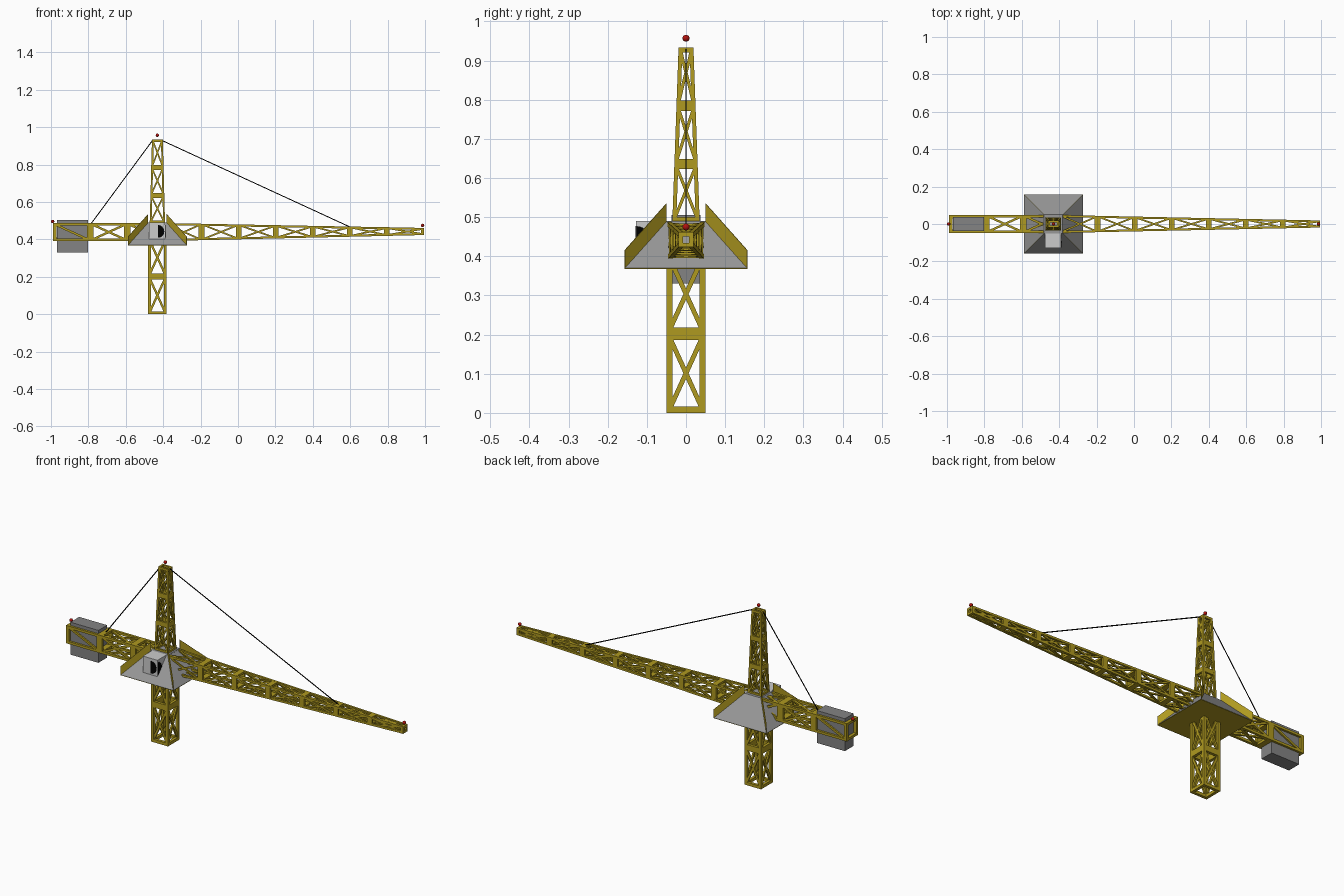
import bpy, bmesh, math
from mathutils import Vector, Matrix

if "Cube" in bpy.data.objects:
    bpy.data.objects.remove(bpy.data.objects["Cube"])

CX = -0.431          # mast axis
JZ = 0.4395          # jib axis height


def material(name, rgb):
    m = bpy.data.materials.new(name)
    m.diffuse_color = (*rgb, 1)
    m.use_nodes = True
    m.node_tree.nodes["Principled BSDF"].inputs["Base Color"].default_value = m.diffuse_color
    return m


YELLOW = material("yellow_paint", (0.43, 0.32, 0.014))
BLACK = material("black", (0.0, 0.0, 0.0))
RED = material("red_lamp", (0.45, 0.006, 0.004))
STEEL = material("steel_grey", (0.31, 0.31, 0.31))
CONCRETE = material("concrete_grey", (0.23, 0.23, 0.23))


def finish(name, bm, mat=None):
    bmesh.ops.recalc_face_normals(bm, faces=bm.faces)
    me = bpy.data.meshes.new(name)
    bm.to_mesh(me)
    bm.free()
    ob = bpy.data.objects.new(name, me)
    bpy.context.collection.objects.link(ob)
    if mat:
        me.materials.append(mat)
    return ob


def bar(bm, p, q, w, n, t):
    """Box from p to q, w wide in the face and t thick along n."""
    d = q - p
    n = (n - d * (n.dot(d) / d.dot(d))).normalized()
    s = d.cross(n).normalized()
    rot = Matrix((s, n, d.normalized())).transposed().to_4x4()
    scale = Matrix.Diagonal((w, t, d.length, 1))
    bmesh.ops.create_cube(bm, size=1, matrix=Matrix.Translation((p + q) / 2) @ rot @ scale)


def box(name, lo, hi, mat=None):
    bm = bmesh.new()
    lo, hi = Vector(lo), Vector(hi)
    bmesh.ops.create_cube(bm, size=1, matrix=Matrix.Translation((lo + hi) / 2)
                          @ Matrix.Diagonal((*(hi - lo), 1)))
    return finish(name, bm, mat)


def lattice(name, stations, axis, leg, rail, brace, single=()):
    """Box truss; stations are (centre, half_u, half_v) along the axis."""
    bm = bmesh.new()
    u, v = (Vector((1, 0, 0)), Vector((0, 1, 0))) if axis.z else (Vector((0, 1, 0)), Vector((0, 0, 1)))
    signs = ((-1, -1), (1, -1), (1, 1), (-1, 1))
    for i, (a, b) in enumerate(zip(stations, stations[1:])):
        def ring(st, off):
            return [st[0] + axis * off + u * su * (st[1] - leg / 2) + v * sv * (st[2] - leg / 2)
                    for su, sv in signs]
        A, B = ring(a, 0), ring(b, 0)
        A2, B2 = ring(a, rail / 2), ring(b, -rail / 2)
        for k in range(4):
            m = (k + 1) % 4
            n = (-v, u, v, -u)[k]
            bar(bm, A[k], B[k], leg, n, leg)
            for R in (A2, B2):
                bar(bm, R[k], R[m], rail, n, leg)
            pairs = [(A2[k], B2[m])] if i in single else [(A2[k], B2[m]), (A2[m], B2[k])]
            for p, q in pairs:
                bar(bm, p, q, brace, n, leg * 0.6)
    return finish(name, bm, YELLOW)


# mast below the cabin, and tapered tower head
Z, X = Vector((0, 0, 1)), Vector((1, 0, 0))
lattice("lower_mast", [(Vector((CX, 0, z)), 0.05, 0.05) for z in (0, 0.2025, 0.405)],
        Z, 0.015, 0.016, 0.012)
tower = []
for i in range(4):
    f = i / 3
    tower.append((Vector((CX, 0, 0.487 + 0.446 * f)), 0.041 - 0.012 * f, 0.035 - 0.016 * f))
lattice("tower_head", tower, Z, 0.010, 0.013, 0.008)

# straight counter jib running into the tapered main jib
jib = []
for i in range(11):
    x = -0.988 + 0.1982 * i
    f = max(0, (x + 0.394) / 1.388)
    h = 0.048 - 0.029 * f
    jib.append((Vector((x, 0, JZ + 0.003 * f)), h, h))
lattice("counter_jib", jib[:4], X, 0.013, 0.017, 0.012, single=(0,))
lattice("main_jib", jib[3:], X, 0.011, 0.015, 0.009)

# counterweight
box("counterweight", (-0.969, -0.037, 0.331), (-0.803, 0.037, 0.505), CONCRETE)

# pyramid housing with a yellow underside
bm = bmesh.new()
lower, upper = 0.157, 0.05
bmesh.ops.create_cone(bm, cap_ends=True, segments=4, radius1=lower * math.sqrt(2),
                      radius2=upper * math.sqrt(2), depth=0.12,
                      matrix=Matrix.Translation((CX, 0, 0.430)) @ Matrix.Rotation(math.pi / 4, 4, 'Z'))
finish("pyramid_housing", bm, STEEL)
box("housing_floor", (CX - 0.157, -0.157, 0.368), (CX + 0.157, 0.157, 0.370), YELLOW)

# upright fins on the four corner ridges
bm = bmesh.new()
for sx in (-1, 1):
    for sy in (-1, 1):
        side = Vector((sy, -sx, 0)).normalized() * 0.001
        prof = ((lower, 0.370), (lower, 0.415), (upper, 0.535), (upper, 0.485))
        loops = [[bm.verts.new(Vector((CX + sx * r, sy * r, z)) + side * k) for r, z in prof]
                 for k in (-1, 1)]
        bm.faces.new(loops[0])
        bm.faces.new(loops[1][::-1])
        for i in range(4):
            j = (i + 1) % 4
            bm.faces.new((loops[0][i], loops[0][j], loops[1][j], loops[1][i]))
finish("ridge_fins", bm, YELLOW)

# operator cabin and half-round windows on its front and right
box("cabin", (CX - 0.044, -0.128, 0.40), (CX + 0.042, -0.045, 0.49))


def half_window(name, centre, out_dir, flat_dir, r):
    bm = bmesh.new()
    pts = [Vector(centre) + flat_dir * (r * math.cos(a)) + Z * (r * math.sin(a))
           for a in (math.pi * (i / 12 - 0.5) for i in range(13))]
    face = bm.faces.new([bm.verts.new(p) for p in pts])
    ext = bmesh.ops.extrude_face_region(bm, geom=[face])
    bmesh.ops.translate(bm, vec=out_dir * 0.002,
                        verts=[g for g in ext["geom"] if isinstance(g, bmesh.types.BMVert)])
    finish(name, bm, BLACK)


half_window("front_window", (CX + 0.003, -0.1275, 0.443), Vector((0, -1, 0)), X, 0.034)
half_window("side_window", (CX + 0.0415, -0.126, 0.443), X, Vector((0, 1, 0)), 0.034)

# stay cables from tower top to both jibs
bm = bmesh.new()
for p, q in (((CX - 0.027, 0, 0.928), (-0.787, 0, 0.482)),
             ((CX + 0.027, 0, 0.928), (0.6, 0, 0.466))):
    bar(bm, Vector(p), Vector(q), 0.005, Vector((0, 1, 0)), 0.002)
finish("stay_cables", bm, BLACK)

# warning lamps
for name, p in (("tower_lamp", (CX, 0, 0.957)), ("tip_lamp", (0.987, 0, 0.475)),
                ("counter_lamp", (-0.991, 0, 0.496))):
    bm = bmesh.new()
    bmesh.ops.create_uvsphere(bm, u_segments=16, v_segments=8, radius=0.009,
                              matrix=Matrix.Translation(p))
    for f in bm.faces:
        f.smooth = True
    finish(name, bm, RED)
